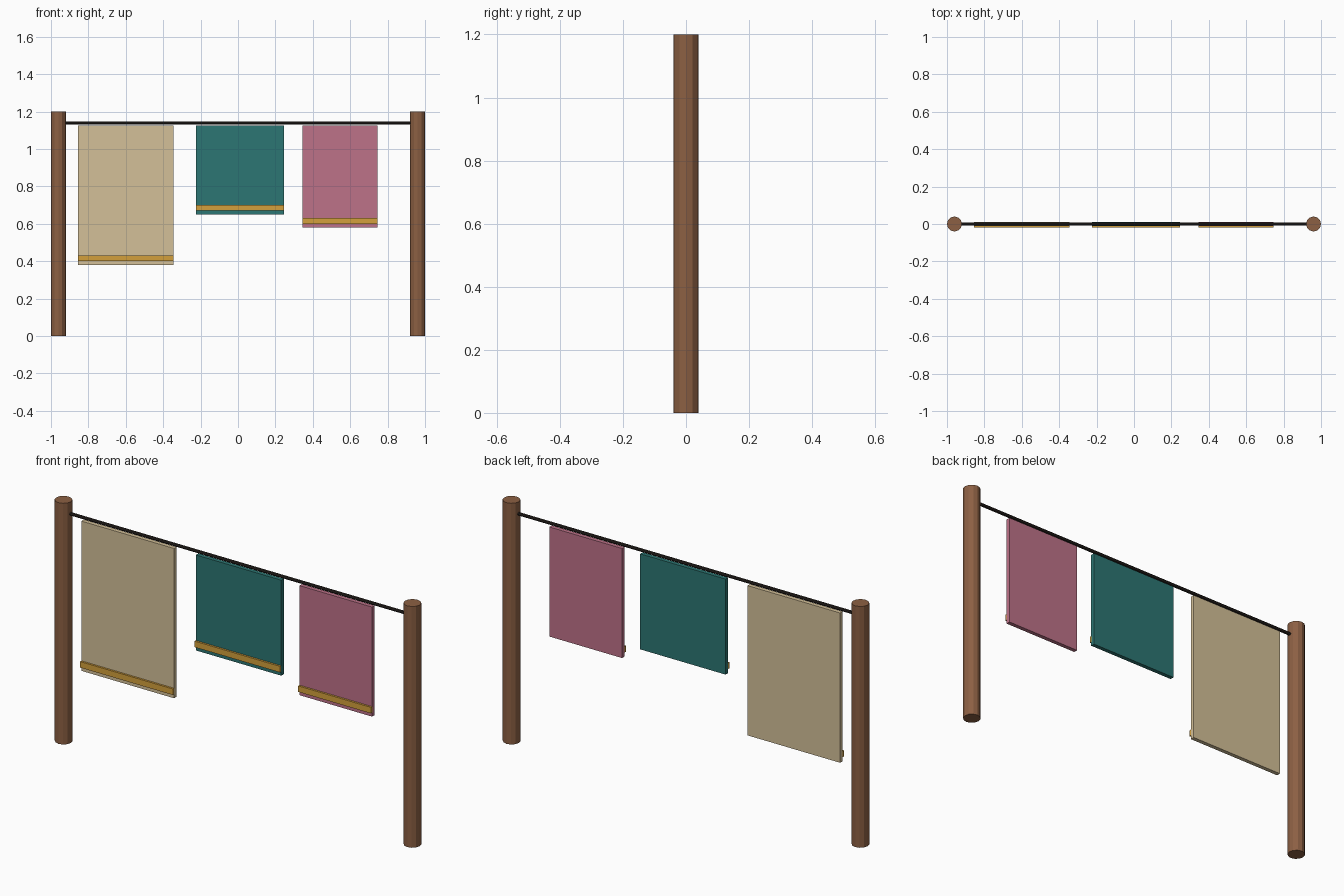
import bpy
import math

cube = bpy.data.objects.get("Cube")
if cube:
    bpy.data.objects.remove(cube, do_unlink=True)


def material(name, rgb):
    """Flat material from 0-255 display values, converted to linear."""
    lin = [((c / 255 + 0.055) / 1.055) ** 2.4 for c in rgb]
    mat = bpy.data.materials.new(name)
    mat.use_nodes = True
    mat.diffuse_color = (*lin, 1)
    mat.node_tree.nodes["Principled BSDF"].inputs["Base Color"].default_value = (*lin, 1)
    return mat


wood = material("brown wood", (140, 96, 67))
cord = material("dark cord", (42, 36, 32))
cream = material("cream cloth", (212, 192, 152))
teal = material("teal cloth", (44, 118, 115))
rose = material("rose cloth", (190, 114, 137))
gold = material("gold trim", (212, 160, 60))


def finish(name, mat):
    obj = bpy.context.object
    obj.name = name
    obj.data.materials.append(mat)
    return obj


def cylinder(name, mat, sides, radius, length, loc, rot=(0, 0, 0)):
    bpy.ops.mesh.primitive_cylinder_add(vertices=sides, radius=radius, depth=length,
                                        location=loc, rotation=rot)
    return finish(name, mat)


def box(name, mat, x, y, z):
    """Box spanning the given (low, high) ranges."""
    bpy.ops.mesh.primitive_cube_add(size=1, location=[sum(r) / 2 for r in (x, y, z)])
    obj = finish(name, mat)
    obj.scale = [r[1] - r[0] for r in (x, y, z)]
    bpy.ops.object.transform_apply(location=False, rotation=False, scale=True)
    return obj


# Posts at both ends
for side, sign in (("left", 1), ("right", -1)):
    cylinder(side + "_post", wood, 12, 0.04, 1.2, (sign * 0.96, 0, 0.6))

# Line strung between the posts
cylinder("line", cord, 8, 0.008, 1.92, (0, 0, 1.14), (0, math.pi / 2, 0))

# Hanging cloths, each with a raised trim band near the hem
for name, mat, x, hem in (("large_cloth", cream, (-0.855, -0.345), 0.38),
                          ("middle_cloth", teal, (-0.225, 0.245), 0.65),
                          ("small_cloth", rose, (0.345, 0.745), 0.58)):
    box(name, mat, x, (-0.01, 0.01), (hem, 1.125))
    box(name + "_trim", gold, x, (-0.02, -0.008), (hem + 0.02, hem + 0.05))
